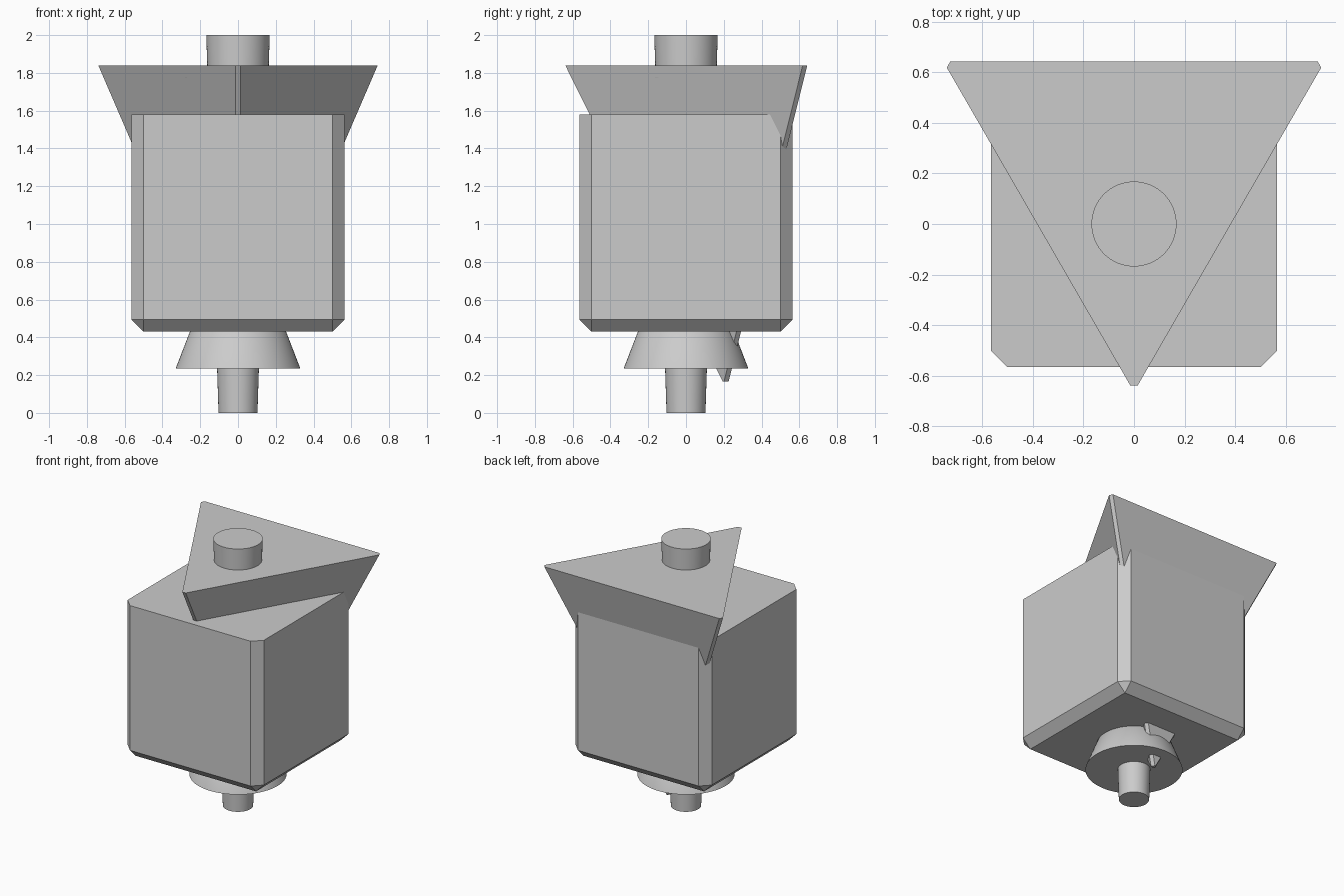
import bpy
from math import radians, cos, sin

if "Cube" in bpy.data.objects:
    bpy.data.objects.remove(bpy.data.objects["Cube"])


def make(name, verts, faces):
    mesh = bpy.data.meshes.new(name)
    mesh.from_pydata(verts, [], faces)
    mesh.update()
    ob = bpy.data.objects.new(name, mesh)
    bpy.context.collection.objects.link(ob)
    return ob


def loft(name, low, high):
    """Closed solid between two rings of equal length."""
    n = len(low)
    faces = [(i, (i + 1) % n, n + (i + 1) % n, n + i) for i in range(n)]
    faces += [tuple(reversed(range(n))), tuple(range(n, 2 * n))]
    return make(name, low + high, faces)


def tapered(name, r0, r1, z0, z1):
    bpy.ops.mesh.primitive_cone_add(vertices=64, radius1=r0, radius2=r1,
                                    depth=z1 - z0, location=(0, 0, (z0 + z1) / 2))
    ob = bpy.context.object
    ob.name = name
    bpy.ops.object.shade_smooth_by_angle(angle=radians(30))
    return ob


def triangle_ring(r, z, blunt=0.014, cy=0.207):
    """Triangle with narrow blunted corners, one corner towards the front."""
    ring = []
    for deg in (-90, 30, 150):
        a = radians(deg)
        for s in (-blunt, blunt):
            ring.append((r * cos(a) - s * sin(a), cy + r * sin(a) + s * cos(a), z))
    return ring


# Main block: chamfered uprights and bottom edges, sharp top
W, C = 0.565, 0.5
square = [(-C, -C), (C, -C), (C, C), (-C, C)]
octagon = [(-C, -W), (C, -W), (W, -C), (W, C), (C, W), (-C, W), (-W, C), (-W, -C)]
verts = [(x, y, 0.43) for x, y in square]
verts += [(x, y, z) for z in (0.495, 1.58) for x, y in octagon]
faces = [(3, 2, 1, 0), tuple(range(12, 20))]
for i in range(8):
    j = (i + 1) % 8
    faces.append((4 + i, 4 + j, 12 + j, 12 + i))
for k in range(4):
    n = (k + 1) % 4
    a, b, c = 4 + 2 * k, 5 + 2 * k, 4 + (2 * k + 2) % 8
    faces += [(k, n, b, a), (n, c, b)]
make("block", verts, faces)

# Inverted three-sided pyramid running down through the block
loft("inverted_pyramid", triangle_ring(0.012, 0.165), triangle_ring(0.846, 1.84))

# Two opposed flared cones, meeting inside the block
tapered("lower_flare", 0.33, 0.0, 0.235, 1.09)
tapered("upper_flare", 0.0, 0.316, 0.95, 1.775)

# Tapered rod through the whole model
tapered("rod", 0.103, 0.168, 0.0, 2.0)
